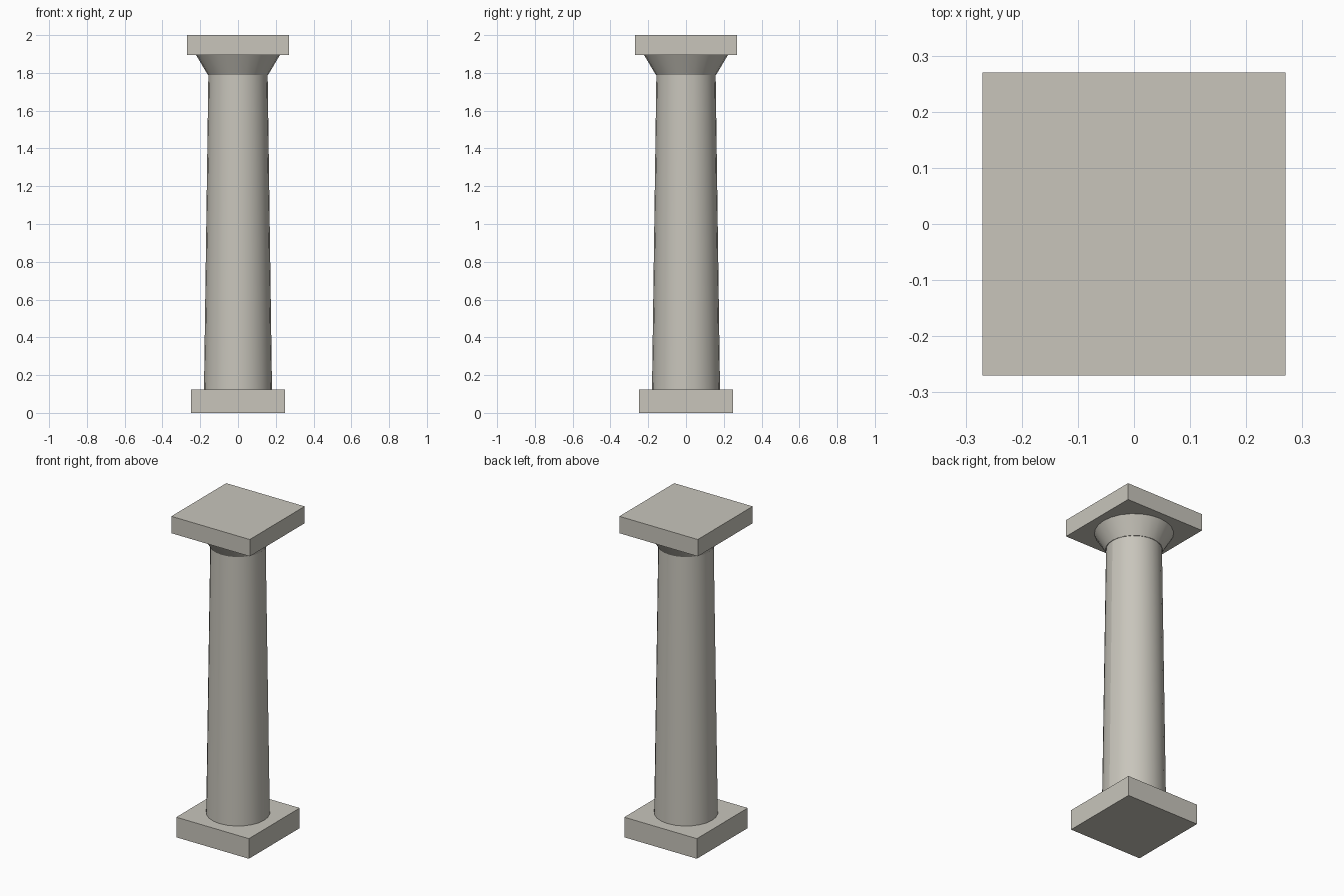
import bpy, bmesh, math

if "Cube" in bpy.data.objects:
    bpy.data.objects.remove(bpy.data.objects["Cube"])

stone = bpy.data.materials.new("pale_stone")
stone.diffuse_color = (0.58, 0.56, 0.50, 1.0)
stone.use_nodes = True
stone.node_tree.nodes["Principled BSDF"].inputs["Base Color"].default_value = stone.diffuse_color
SIDES = 24


def make_object(name, bm, smooth=False):
    mesh = bpy.data.meshes.new(name)
    bmesh.ops.recalc_face_normals(bm, faces=bm.faces[:])
    bm.to_mesh(mesh)
    bm.free()
    mesh.materials.append(stone)
    obj = bpy.data.objects.new(name, mesh)
    bpy.context.collection.objects.link(obj)
    if smooth:
        bpy.ops.object.select_all(action='DESELECT')
        obj.select_set(True)
        bpy.context.view_layer.objects.active = obj
        bpy.ops.object.shade_smooth_by_angle(angle=math.radians(40))
    return obj


def slab(name, half, z0, z1):
    bm = bmesh.new()
    bmesh.ops.create_cube(bm, size=1)
    for v in bm.verts:
        v.co = (v.co.x * 2 * half, v.co.y * 2 * half, z0 if v.co.z < 0 else z1)
    make_object(name, bm)


def drum(name, r0, r1, z0, z1, seam=False):
    bm = bmesh.new()
    bmesh.ops.create_cone(bm, cap_ends=True, segments=SIDES,
                          radius1=r0, radius2=r1, depth=z1 - z0)
    for v in bm.verts:
        v.co.z += (z0 + z1) / 2
    if seam:  # vertical joint on the right (+x) side
        joint = [e for e in bm.edges
                 if all(abs(v.co.y) < 1e-4 and v.co.x > 0 for v in e.verts)]
        for e in joint:
            e.smooth = False
        caps = [f for f in bm.faces if len(f.verts) > 4]
        rim = [e for f in caps for e in f.edges]
        bmesh.ops.split_edges(bm, edges=list(set(joint + rim)))
    make_object(name, bm, True)


# Square plinth, tapered shaft, flared capital, square top slab
slab("base_plinth", 0.25, 0.0, 0.125)
drum("shaft", 0.18, 0.157, 0.125, 1.79, seam=True)
drum("flared_capital", 0.16, 0.222, 1.79, 1.895)
slab("top_slab", 0.27, 1.895, 2.0)
